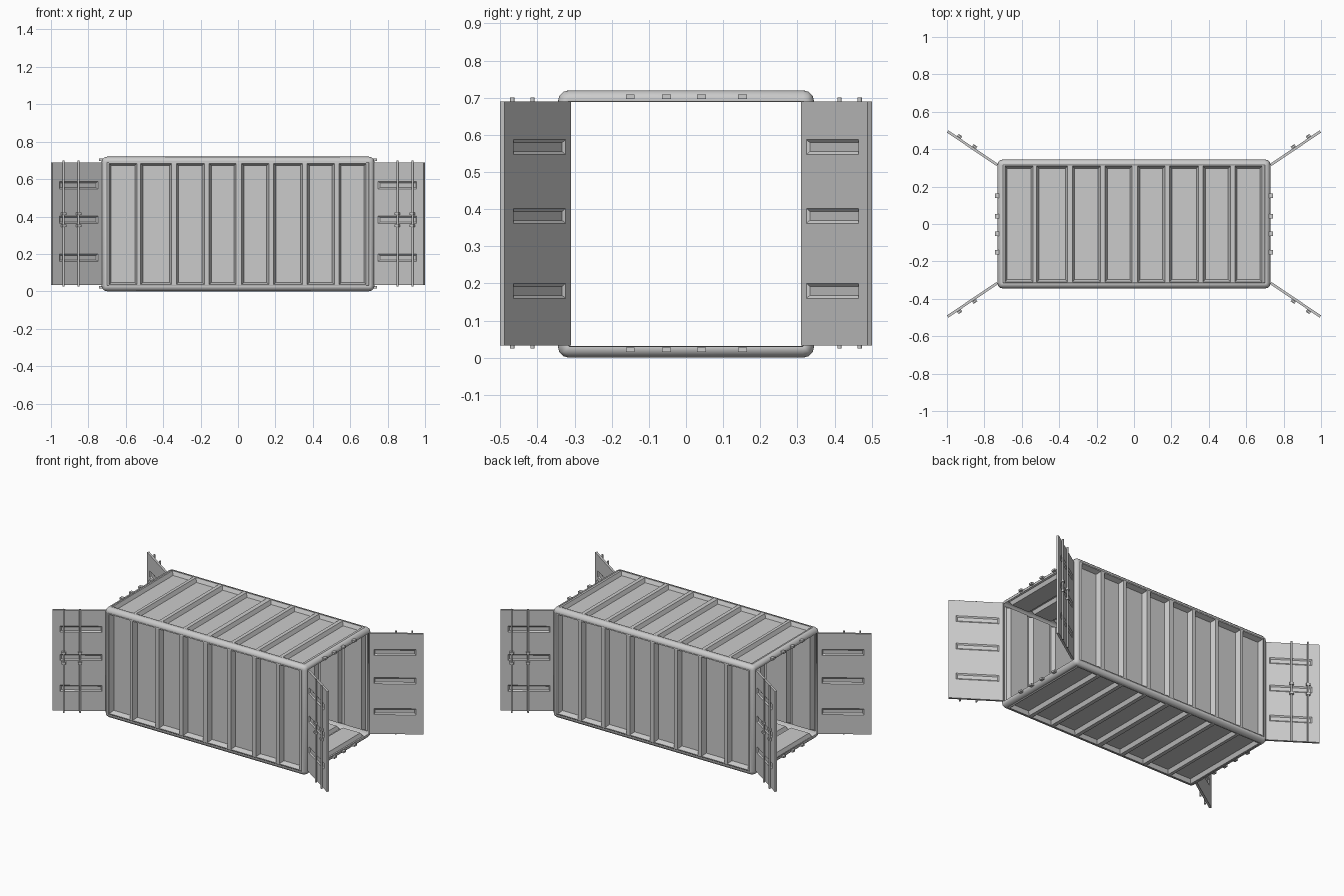
import bpy, bmesh, math
from mathutils import Vector, Matrix

if "Cube" in bpy.data.objects:
    bpy.data.objects.remove(bpy.data.objects["Cube"])


def finish(bm, name, smooth=None):
    bmesh.ops.remove_doubles(bm, verts=bm.verts, dist=1e-5)
    mesh = bpy.data.meshes.new(name)
    bm.to_mesh(mesh)
    bm.free()
    ob = bpy.data.objects.new(name, mesh)
    bpy.context.collection.objects.link(ob)
    if smooth:
        bpy.context.view_layer.objects.active = ob
        ob.select_set(True)
        bpy.ops.object.shade_smooth_by_angle(angle=math.radians(smooth))
        ob.select_set(False)
    return ob


def quad(bm, pts, n):
    f = bm.faces.new([bm.verts.new(p) for p in pts])
    f.normal_update()
    if f.normal.dot(n) < 0:
        f.normal_flip()


def plate(bm, origin, u, v, n, us, vs, depth, slope):
    """Flat grid whose odd/odd cells are sunk into sloped recesses."""
    def at(a, b, d=0):
        return origin + u * a + v * b - n * d
    for i in range(len(us) - 1):
        for j in range(len(vs) - 1):
            a, b, c, d = us[i], us[i + 1], vs[j], vs[j + 1]
            outer = [at(a, c), at(b, c), at(b, d), at(a, d)]
            if i % 2 == 0 or j % 2 == 0:
                quad(bm, outer, n)
                continue
            s = slope
            inner = [at(a + s, c + s, depth), at(b - s, c + s, depth),
                     at(b - s, d - s, depth), at(a + s, d - s, depth)]
            quad(bm, inner, n)
            for k in range(4):
                m = (k + 1) % 4
                quad(bm, [outer[k], outer[m], inner[m], inner[k]], n)


X, Y, Z = Vector((1, 0, 0)), Vector((0, 1, 0)), Vector((0, 0, 1))
HX, HY, H, R = 0.73, 0.345, 0.72, 0.03

# Container shell: rounded edges, open ends, pressed panels on four sides
bm = bmesh.new()
bmesh.ops.create_cube(bm, size=1, matrix=Matrix.Translation((0, 0, H / 2))
                      @ Matrix.Diagonal((2 * HX, 2 * HY, H, 1)))
bmesh.ops.bevel(bm, geom=bm.edges[:], offset=R, segments=3, profile=0.5,
                affect='EDGES')
bmesh.ops.delete(bm, geom=[f for f in bm.faces if f.calc_area() > 0.3],
                 context='FACES')
cuts = [-HX + R, -0.69, -0.54, -0.52, -0.355, -0.33, -0.18, -0.155, -0.01,
        0.02, 0.165, 0.19, 0.345, 0.37, 0.515, 0.54, 0.685, HX - R]
zc = [R, 0.036, 0.684, H - R]
yc = [-HY + R, -0.309, 0.309, HY - R]
O = Vector()
for s in (-1, 1):
    plate(bm, Y * s * HY, X, Z, Y * s, cuts, zc, 0.031, 0.012)
plate(bm, Z * H, X, Y, Z, cuts, yc, 0.024, 0.012)
plate(bm, O, X, Y, -Z, cuts, yc, 0.024, 0.012)
shell = finish(bm, "container_shell", 35)
mod = shell.modifiers.new("thickness", 'SOLIDIFY')
mod.thickness = 0.006
mod.offset = -1

# Lock keepers along the end sills and headers
bm = bmesh.new()
for sx in (-1, 1):
    for y in (-0.15, -0.053, 0.042, 0.152):
        for z in (0.022, 0.703):
            bmesh.ops.create_cube(bm, size=1,
                                  matrix=Matrix.Translation((sx * 0.732, y, z))
                                  @ Matrix.Diagonal((0.024, 0.024, 0.012, 1)))
finish(bm, "lock_keepers")

# Four open doors with pressed ribs, lock rods and brackets
L, T, Z0, Z1 = 0.32, 0.014, 0.033, 0.69
ang = math.radians(34)
us = [0, 0.025, 0.275, L]
vs = [Z0, 0.16, 0.2, 0.362, 0.402, 0.547, 0.587, Z1]
for sx in (-1, 1):
    for sy in (-1, 1):
        tag = ("right" if sx > 0 else "left") + ("_back" if sy > 0 else "_front")
        u = Vector((sx * math.cos(ang), sy * math.sin(ang), 0))
        n = Vector((-sx * math.sin(ang), sy * math.cos(ang), 0))
        base = Vector((sx * 0.735, sy * 0.31, 0))
        bm = bmesh.new()
        plate(bm, base + n * T, u, Z, n, us, vs, 0.006, 0.008)
        plate(bm, base, u, Z, -n, us, vs, 0.006, 0.008)
        for d, nn in ((0, -u), (L, u)):
            for a, b in zip(vs, vs[1:]):
                p, q = base + u * d, base + u * d + n * T
                quad(bm, [p + Z * a, q + Z * a, q + Z * b, p + Z * b], nn)
        for h, nn in ((Z0, -Z), (Z1, Z)):
            for a, b in zip(us, us[1:]):
                p, q = base + u * a + Z * h, base + u * b + Z * h
                quad(bm, [p, q, q + n * T, p + n * T], nn)
        finish(bm, "door_" + tag)

        rods, brackets = bmesh.new(), bmesh.new()
        turn = Matrix.Rotation(math.atan2(u.y, u.x), 4, 'Z')
        for d in (0.155, 0.252):
            c = base + u * d + n * (T + 0.006)
            bmesh.ops.create_cone(rods, cap_ends=True, segments=10,
                                  radius1=0.006, radius2=0.006, depth=0.675,
                                  matrix=Matrix.Translation(c + Z * 0.3625))
            for z in (0.35, 0.415):
                bmesh.ops.create_cube(brackets, size=1,
                                      matrix=Matrix.Translation(c + Z * z) @ turn
                                      @ Matrix.Diagonal((0.024, 0.018, 0.014, 1)))
        finish(rods, "lock_rods_" + tag, 40)
        finish(brackets, "rod_brackets_" + tag)
